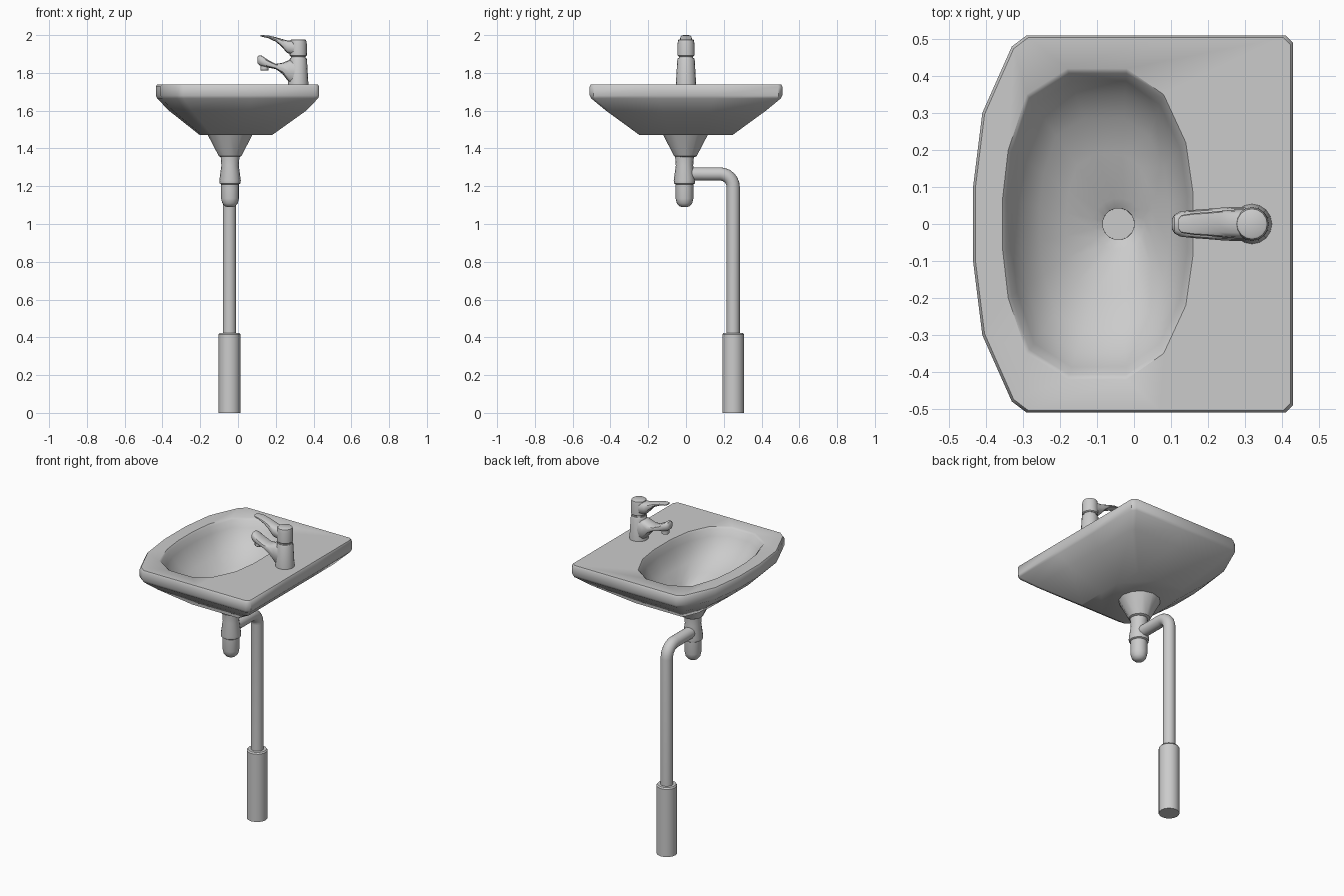
import bpy, bmesh, math
from mathutils import Vector

if "Cube" in bpy.data.objects:
    bpy.data.objects.remove(bpy.data.objects["Cube"])

grey = bpy.data.materials.new("light_grey")
grey.diffuse_color = (0.6, 0.6, 0.6, 1)
grey.use_nodes = True
grey.node_tree.nodes["Principled BSDF"].inputs["Base Color"].default_value = grey.diffuse_color


def loft(name, rings, angle=35, cap_start=True, cap_end=True):
    """Skin a list of equal-length closed rings of points."""
    bm = bmesh.new()
    loops = [[bm.verts.new(p) for p in r] for r in rings]
    n = len(rings[0])
    for a, b in zip(loops, loops[1:]):
        for i in range(n):
            j = (i + 1) % n
            bm.faces.new((a[i], a[j], b[j], b[i]))
    if cap_start:
        bm.faces.new(loops[0][::-1])
    if cap_end:
        bm.faces.new(loops[-1])
    bmesh.ops.recalc_face_normals(bm, faces=bm.faces)
    me = bpy.data.meshes.new(name)
    bm.to_mesh(me)
    bm.free()
    me.materials.append(grey)
    ob = bpy.data.objects.new(name, me)
    bpy.context.collection.objects.link(ob)
    bpy.ops.object.select_all(action='DESELECT')
    ob.select_set(True)
    bpy.context.view_layer.objects.active = ob
    bpy.ops.object.shade_smooth_by_angle(angle=math.radians(angle))
    return ob


def lathe(name, x, y, profile, n=16):
    return loft(name, [[(x + r * math.cos(2 * math.pi * i / n),
                         y + r * math.sin(2 * math.pi * i / n), z)
                        for i in range(n)] for r, z in profile])


def mirrored(half):
    return half + [(x, -y) for x, y in reversed(half)]


def scaled(shape, z, sx, sy, cx=0.0, dx=0.0):
    return [(cx + dx + (x - cx) * sx, y * sy, z) for x, y in shape]


# Basin: outer shell, flat deck, bowl and drain hole in one skin
outer = mirrored([(.43, .15), (.43, .49), (.41, .51), (.07, .51),
                  (-.29, .51), (-.33, .48), (-.41, .30), (-.435, .1)])
bowl = mirrored([(.16, .08), (.14, .22), (.08, .35), (-.02, .42),
                 (-.18, .42), (-.29, .35), (-.34, .20), (-.355, .07)])
DX = -0.042
n = len(bowl)


def drain(z, r):
    return [(DX + r * math.cos(2 * math.pi * (i + .5) / n),
             r * math.sin(2 * math.pi * (i + .5) / n), z) for i in range(n)]


rings = [scaled(outer, 1.47, .44, .48, dx=-.01),
         scaled(outer, 1.60, .84, .83),
         scaled(outer, 1.665, .985, .985),
         scaled(outer, 1.68, 1, 1),
         scaled(outer, 1.727, 1, 1),
         scaled(outer, 1.738, .985, .988),
         scaled(bowl, 1.738, 1, 1)]
for s, z in ((.97, 1.728), (.92, 1.69), (.83, 1.64), (.68, 1.59), (.45, 1.545)):
    rings.append(scaled(bowl, z, s, s, DX))
rings += [drain(1.512, .07), drain(1.495, .043), drain(1.40, .042)]
loft("basin", rings, 40)

# Waste outlet and bottle trap
lathe("drain_cone", DX, -.003, [(.12, 1.475), (.06, 1.36), (.05, 1.355)], 12)
lathe("trap_collar", DX, -.008, [(.05, 1.36), (.046, 1.31), (.057, 1.23), (.055, 1.215), (.047, 1.21)])
lathe("trap_cup", DX, -.008, [(.047, 1.22), (.047, 1.135), (.041, 1.11), (.027, 1.094), (.01, 1.089)])

# Waste pipe: horizontal run, bend, then down into the sleeve
path = [(.0, 1.265, 0)]
for k in range(7):
    a = math.pi / 2 * k / 6
    path.append((.18 + .07 * math.sin(a), 1.195 + .07 * math.cos(a), a))
path.append((.25, .40, math.pi / 2))
pipe = []
for y, z, a in path:
    ring = []
    for i in range(16):
        t = 2 * math.pi * i / 16
        u = .035 * math.sin(t)
        ring.append((DX - .003 + .035 * math.cos(t), y + u * math.sin(a), z + u * math.cos(a)))
    pipe.append(ring)
loft("waste_pipe", pipe)
lathe("floor_sleeve", DX - .003, .25, [(.058, 0), (.058, .415), (.052, .423), (.036, .423)])

# Tap body and head
FX = .319
lathe("tap_body", FX, 0, [(.054, 1.735), (.046, 1.872), (.042, 1.88), (.038, 1.88), (.038, 1.895)])
lathe("tap_head", FX, 0, [(.040, 1.888), (.046, 1.893), (.045, 1.955), (.041, 1.974), (.036, 1.977)])


def tongue(name, stations):
    """Loft rounded sections along x: (x, bottom z, top z, half width)."""
    out = []
    for x, lo, hi, w in stations:
        ring = []
        for i in range(12):
            c, s = math.cos(math.pi * i / 6), math.sin(math.pi * i / 6)
            ring.append((x, w * math.copysign(abs(c) ** .7, c),
                         (lo + hi) / 2 + (hi - lo) / 2 * math.copysign(abs(s) ** .7, s)))
        out.append(ring)
    return loft(name, out, 40)


# Spout, aerator and lever
tongue("spout", [(.103, 1.85, 1.885, .015), (.110, 1.843, 1.893, .026), (.125, 1.835, 1.892, .034),
                 (.16, 1.828, 1.868, .038), (.20, 1.82, 1.848, .041),
                 (.235, 1.795, 1.853, .044), (.27, 1.75, 1.868, .046), (.31, 1.738, 1.87, .046)])
lathe("aerator", .14, 0, [(.022, 1.85), (.022, 1.815), (.018, 1.812)], 12)
tongue("lever", [(.12, 1.993, 2.0, .014), (.128, 1.991, 2.0, .024), (.16, 1.984, 1.998, .029),
                 (.20, 1.965, 1.989, .032), (.23, 1.94, 1.98, .035),
                 (.26, 1.905, 1.972, .038), (.30, 1.895, 1.97, .040)])
